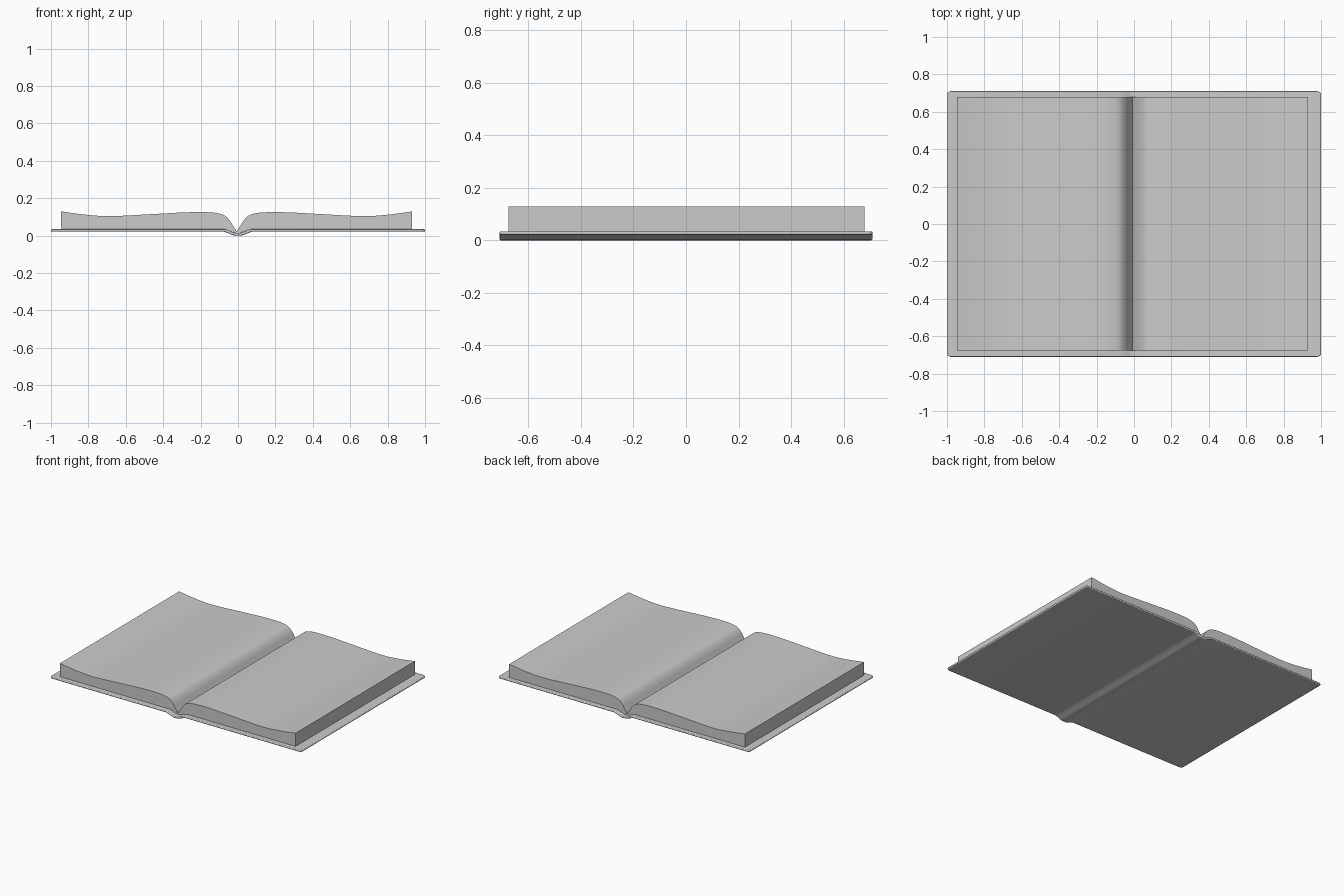
import bpy, bmesh, math
from mathutils import Vector

if "Cube" in bpy.data.objects:
    bpy.data.objects.remove(bpy.data.objects["Cube"])


def smooth_path(pts, steps=5):
    """Catmull-Rom curve through 2D points."""
    p = [Vector(q) for q in pts]
    p = [2 * p[0] - p[1]] + p + [2 * p[-1] - p[-2]]
    out = []
    for i in range(1, len(p) - 2):
        a, b, c, d = p[i - 1:i + 3]
        for k in range(steps):
            t = k / steps
            out.append(0.5 * (2 * b + (c - a) * t + (2 * a - 5 * b + 4 * c - d) * t * t
                              + (3 * b - a - 3 * c + d) * t ** 3))
    return out + [p[-2]]


def extrude_profile(name, profile, y0, y1, corner=None):
    """Extrude an xz outline along y; optionally round the plan corners."""
    bm = bmesh.new()
    face = bm.faces.new([bm.verts.new((x, y0, z)) for x, z in profile])
    ext = bmesh.ops.extrude_face_region(bm, geom=[face])
    verts = [g for g in ext["geom"] if isinstance(g, bmesh.types.BMVert)]
    bmesh.ops.translate(bm, verts=verts, vec=(0, y1 - y0, 0))
    if corner:
        edges = [e for e in bm.edges
                 if all(abs(v.co.x) > 0.999 for v in e.verts)
                 and abs(e.verts[0].co.y - e.verts[1].co.y) < 1e-5]
        bmesh.ops.bevel(bm, geom=edges, offset=corner, segments=5,
                        profile=0.5, affect='EDGES')
    bmesh.ops.recalc_face_normals(bm, faces=bm.faces)
    mesh = bpy.data.meshes.new(name)
    bm.to_mesh(mesh)
    bm.free()
    ob = bpy.data.objects.new(name, mesh)
    bpy.context.collection.objects.link(ob)
    return ob


def shade(ob, angle):
    bpy.ops.object.select_all(action='DESELECT')
    ob.select_set(True)
    bpy.context.view_layer.objects.active = ob
    bpy.ops.object.shade_smooth_by_angle(angle=math.radians(angle))


# Cover: two thin boards joined by a sunken spine
top = smooth_path([(0, 0.014), (0.02, 0.016), (0.045, 0.026), (0.07, 0.034)], 3) + [Vector((1, 0.034))]
bottom = smooth_path([(0, 0), (0.025, 0.002), (0.05, 0.012), (0.075, 0.021)], 3) + [Vector((1, 0.021))]
right = [(p.x, p.y) for p in bottom] + [(p.x, p.y) for p in reversed(top)]
left = [(-x, z) for x, z in reversed(right)][1:-1]
cover = extrude_profile("cover", right + left, -0.71, 0.71, corner=0.02)
bevel = cover.modifiers.new("rounded_rim", 'BEVEL')
bevel.width = 0.005
bevel.segments = 3
bevel.limit_method = 'ANGLE'
bevel.angle_limit = math.radians(50)
shade(cover, 40)

# Page blocks: wavy top surface falling into the centre gutter
wave = smooth_path([(0, 0.022), (0.02, 0.053), (0.04, 0.084), (0.065, 0.107), (0.1, 0.119),
                    (0.16, 0.125), (0.28, 0.124), (0.45, 0.115), (0.67, 0.104),
                    (0.8, 0.111), (0.938, 0.129)])
under = [(0.938, 0.033), (0.07, 0.033), (0.045, 0.025), (0.02, 0.015), (0, 0.013)]
for side, label in ((-1, "left_pages"), (1, "right_pages")):
    outline = [(side * x - 0.007, z) for x, z in [tuple(p) for p in wave] + under]
    pages = extrude_profile(label, outline, -0.675, 0.68)
    shade(pages, 35)
